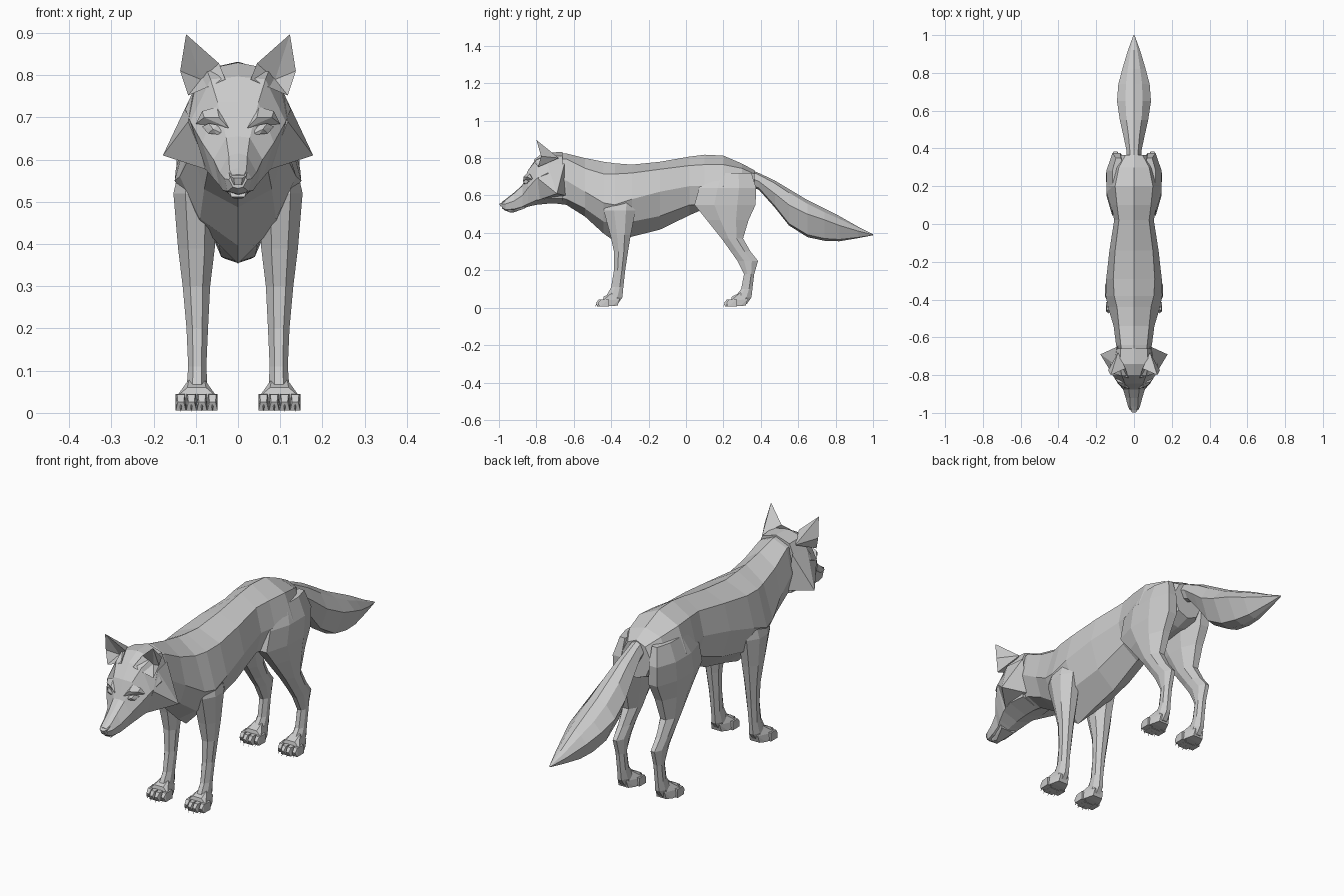
import bpy
import bmesh
from mathutils import Vector

grey = bpy.data.materials.new("grey fur")
grey.diffuse_color = (0.6, 0.6, 0.6, 1)


def finish(name, bm, mirrored=False):
    """Turn a bmesh into a flat-shaded object, optionally mirrored across x."""
    if mirrored:
        copy = bmesh.ops.duplicate(bm, geom=bm.verts[:] + bm.edges[:] + bm.faces[:])
        for v in copy["geom"]:
            if isinstance(v, bmesh.types.BMVert):
                v.co.x *= -1
    bmesh.ops.recalc_face_normals(bm, faces=bm.faces)
    me = bpy.data.meshes.new(name)
    bm.to_mesh(me)
    bm.free()
    me.materials.append(grey)
    ob = bpy.data.objects.new(name, me)
    bpy.context.collection.objects.link(ob)
    return ob


def skin(bm, rings):
    """Bridge equal-length rings of points and cap both ends."""
    loops = [[bm.verts.new(p) for p in ring] for ring in rings]
    for a, b in zip(loops, loops[1:]):
        n = len(a)
        for i in range(n):
            bm.faces.new((a[i], a[(i + 1) % n], b[(i + 1) % n], b[i]))
    bm.faces.new(loops[0])
    bm.faces.new(loops[-1])


def hull(bm, points):
    """Convex solid around a few points."""
    verts = [bm.verts.new(p) for p in points]
    res = bmesh.ops.convex_hull(bm, input=verts)
    junk = [g for g in res["geom_interior"] if isinstance(g, bmesh.types.BMVert)]
    bmesh.ops.delete(bm, geom=junk, context="VERTS")


def long_loft(name, sections):
    """Symmetric loft along y: (y, top z, upper x z, side x z, lower x z, bottom z)."""
    rings = []
    for y, top, ux, uz, sx, sz, lx, lz, bot in sections:
        half = [(ux, uz), (sx, sz), (lx, lz)]
        rings.append([(0, y, top)] + [(x, y, z) for x, z in half] + [(0, y, bot)]
                     + [(-x, y, z) for x, z in reversed(half)])
    bm = bmesh.new()
    skin(bm, rings)
    return finish(name, bm)


def leg(name, sections):
    """Pair of legs lofted along z: (z, front y, back y, inner x, outer x)."""
    rings = []
    for z, y0, y1, x0, x1 in sections:
        xm, ym = (x0 + x1) / 2, (y0 + y1) / 2
        dx, dy = (x1 - x0) / 2, (y1 - y0) / 2
        rings.append([(xm + a * dx, ym + b * dy, z) for a, b in
                      ((-.45, -1), (.45, -1), (1, -.35), (1, .4), (.4, 1), (-.4, 1), (-1, .4), (-1, -.35))])
    bm = bmesh.new()
    skin(bm, rings)
    return finish(name, bm, True)


# Torso and neck
long_loft("body", [
    (-.72, .825, .06, .80, .075, .70, .055, .60, .56),
    (-.64, .825, .07, .795, .095, .68, .07, .58, .55),
    (-.54, .80, .08, .745, .108, .62, .08, .53, .487),
    (-.44, .78, .09, .715, .138, .56, .09, .46, .396),
    (-.38, .772, .105, .715, .15, .55, .095, .45, .353),
    (-.29, .765, .11, .72, .147, .58, .10, .46, .38),
    (-.14, .78, .10, .74, .13, .62, .09, .49, .417),
    (.02, .808, .08, .76, .105, .65, .08, .55, .495),
    (.10, .818, .09, .765, .12, .65, .09, .55, .53),
    (.20, .813, .10, .765, .143, .65, .10, .55, .53),
    (.30, .77, .08, .745, .12, .65, .08, .56, .54),
    (.365, .735, .045, .715, .08, .65, .05, .58, .56)])

# Head and muzzle
long_loft("head", [
    (-.985, .565, .014, .563, .022, .553, .012, .535, .532),
    (-.965, .58, .020, .575, .032, .555, .025, .525, .518),
    (-.92, .615, .022, .61, .044, .57, .036, .527, .513),
    (-.875, .655, .028, .652, .058, .60, .045, .54, .528),
    (-.845, .735, .048, .735, .085, .64, .058, .555, .54),
    (-.80, .797, .065, .79, .113, .69, .075, .575, .55),
    (-.74, .83, .075, .815, .125, .72, .09, .585, .556),
    (-.66, .832, .07, .81, .112, .71, .08, .585, .556)])

# Tail
long_loft("tail", [
    (.31, .75, .02, .745, .035, .71, .02, .67, .66),
    (.39, .72, .022, .71, .04, .675, .022, .64, .63),
    (.475, .68, .03, .665, .058, .61, .03, .545, .535),
    (.55, .635, .04, .615, .075, .55, .04, .45, .44),
    (.65, .575, .045, .555, .09, .50, .045, .39, .377),
    (.74, .53, .043, .51, .083, .47, .04, .37, .358),
    (.82, .49, .033, .475, .062, .44, .03, .365, .355),
    (.92, .433, .018, .427, .032, .41, .015, .376, .372),
    (1.0, .393, .002, .392, .003, .39, .002, .388, .387)])

# Legs
leg("front_legs", [
    (.60, -.42, -.27, .06, .135), (.52, -.44, -.27, .05, .153),
    (.39, -.405, -.295, .055, .142), (.30, -.385, -.31, .066, .131),
    (.20, -.385, -.325, .071, .122), (.11, -.40, -.335, .075, .118),
    (.055, -.43, -.34, .072, .122), (.02, -.42, -.365, .07, .125)])
leg("hind_legs", [
    (.72, .12, .35, .05, .115), (.64, .07, .375, .04, .146),
    (.55, .045, .372, .035, .146), (.47, .11, .335, .045, .14),
    (.37, .19, .305, .06, .132), (.30, .24, .345, .07, .126),
    (.25, .275, .385, .073, .122), (.18, .31, .365, .075, .119),
    (.10, .295, .355, .075, .118), (.055, .26, .35, .072, .122),
    (.02, .26, .325, .07, .125)])


def paws(name, y):
    """Pair of paws whose toes end at y: pad, four toes and claws each."""
    bm = bmesh.new()
    hull(bm, [(.098 + s * x, y + d, z) for s in (-1, 1) for x, d, z in
              ((.048, .035, .008), (.048, .04, .038), (.022, .045, .06), (.038, .09, .008),
               (.025, .12, .012), (.022, .13, .045), (.018, .09, .08))])
    for i in range(4):
        x, d = .098 + (i - 1.5) * .025, abs(i - 1.5) * .012 - .006
        hull(bm, [(x + s * w, y + d + a, z) for s in (-1, 1) for w, a, z in
                  ((.012, .012, .006), (.007, .004, .026), (.009, .018, .044),
                   (.0125, .06, .006), (.0125, .06, .045))])
        hull(bm, [(x - .003, y + d + .012, .02), (x + .003, y + d + .012, .02),
                  (x, y + d + .01, .028), (x, y + d - .004, .002)])
    finish(name, bm, True)


paws("front_paws", -.485)
paws("hind_paws", .20)

# Ears: cupped shells with an open front
bm = bmesh.new()
tip, outer, low, inner, back, cup = [bm.verts.new(p) for p in (
    (.123, -.80, .897), (.137, -.775, .81), (.118, -.79, .752),
    (.03, -.815, .79), (.085, -.68, .80), (.088, -.745, .79))]
crest = bm.verts.new((.045, -.765, .828))
for f in ((tip, outer, cup), (outer, low, cup), (low, inner, cup), (inner, crest, cup),
          (crest, tip, cup), (tip, crest, back), (outer, tip, back), (low, outer, back),
          (inner, low, back), (crest, inner, back)):
    bm.faces.new(f)
finish("ears", bm, True)

# Pointed cheek ruffs
bm = bmesh.new()
hull(bm, [(.178, -.69, .61), (.118, -.79, .69), (.105, -.74, .765), (.09, -.65, .77),
          (.075, -.645, .60), (.07, -.79, .575), (.135, -.74, .66)])
finish("cheek_ruffs", bm, True)

# Nose pad
bm = bmesh.new()
hull(bm, [(s * x, y, z) for s in (-1, 1) for x, y, z in
          ((.020, -.985, .562), (.022, -.965, .572), (.010, -.998, .556),
           (.008, -.992, .540), (.014, -.965, .540))])
finish("nose", bm)

# Lower jaw lip line
bm = bmesh.new()
hull(bm, [(s * x, y, z) for s in (-1, 1) for x, y, z in
          ((.016, -.955, .512), (.020, -.95, .525), (.045, -.86, .548),
           (.035, -.86, .532), (.010, -.925, .508))])
finish("lower_jaw", bm)

# Eyes and slanted brows
bm = bmesh.new()
hull(bm, [Vector((.059, -.853, .672)) + Vector(p) for p in (
    (-.026, -.012, -.012), (-.010, -.011, .010), (.010, -.004, .014), (.026, .012, .006),
    (.012, -.004, -.010), (-.008, -.012, -.012), (0, -.017, 0), (0, .03, 0))])
finish("eyes", bm, True)
bm = bmesh.new()
hull(bm, [(.022, -.872, .675), (.045, -.868, .70), (.08, -.85, .70), (.10, -.82, .685),
          (.05, -.845, .725), (.085, -.835, .715), (.06, -.82, .70)])
finish("brows", bm, True)
